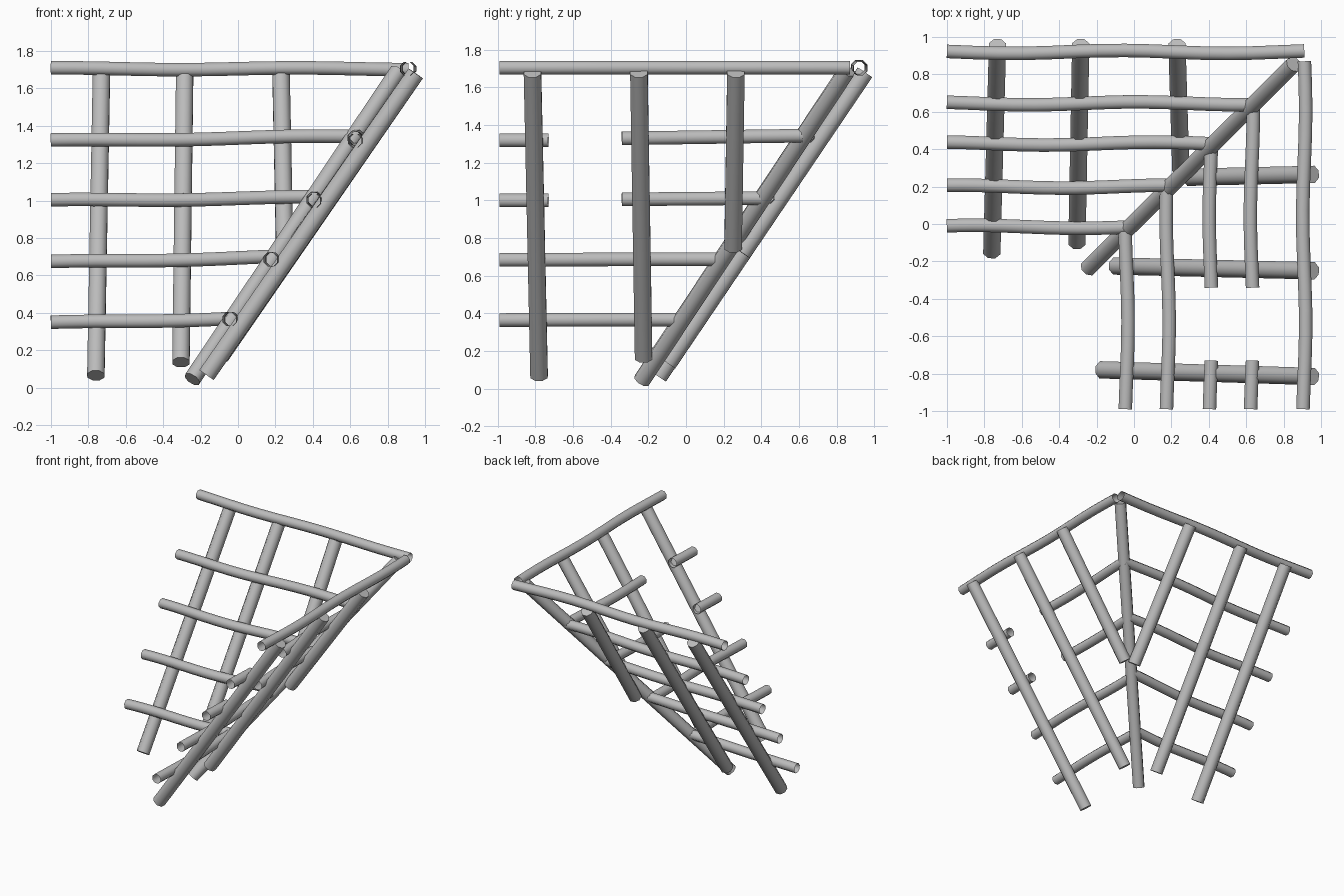
import bpy, bmesh, math
from mathutils import Vector

cube = bpy.data.objects.get("Cube")
if cube:
    bpy.data.objects.remove(cube)

SIDES = 8
grey = bpy.data.materials.new("weathered_grey")
grey.use_nodes = True
COLOUR = (0.5, 0.5, 0.5, 1)
grey.diffuse_color = COLOUR
grey.node_tree.nodes["Principled BSDF"].inputs["Base Color"].default_value = COLOUR


def pole(name, points, radius, capped):
    """Sweep an eight-sided ring along a path; end rings are square to the path."""
    points = [Vector(p) for p in points]
    bm = bmesh.new()
    rings = []
    for i, p in enumerate(points):
        along = (points[min(i + 1, len(points) - 1)] - points[max(i - 1, 0)]).normalized()
        side = along.cross(Vector((0, 0, 1))).normalized()
        up = side.cross(along)
        ring = []
        for k in range(SIDES):
            a = 2 * math.pi * (k + 0.5) / SIDES
            ring.append(bm.verts.new(p + radius * (math.cos(a) * side + math.sin(a) * up)))
        rings.append(ring)
    for r0, r1 in zip(rings, rings[1:]):
        for k in range(SIDES):
            n = (k + 1) % SIDES
            bm.faces.new((r0[k], r0[n], r1[n], r1[k]))
    if capped:
        bm.faces.new(rings[0])
        bm.faces.new(rings[-1])
    bmesh.ops.recalc_face_normals(bm, faces=bm.faces)
    mesh = bpy.data.meshes.new(name)
    bm.to_mesh(mesh)
    bm.free()
    mesh.materials.append(grey)
    obj = bpy.data.objects.new(name, mesh)
    bpy.context.collection.objects.link(obj)
    bpy.ops.object.select_all(action='DESELECT')
    obj.select_set(True)
    bpy.context.view_layer.objects.active = obj
    bpy.ops.object.shade_smooth_by_angle(angle=math.radians(60))
    return obj


def batten(name, start, end, across, z0, z1, along_x, phase, steps=14):
    """Slightly crooked horizontal pole, open at both ends."""
    pts = []
    for i in range(steps + 1):
        t = start + (end - start) * i / steps
        rise = max(0, (t + 1) / 1.7)
        sway = across + 0.008 * math.sin(5.5 * t + phase)
        if along_x:
            pts.append((t, sway, z0 + (z1 - z0) * rise + 0.005 * math.sin(5 * t)))
        else:
            pts.append((sway, t, z0 + (z1 - z0) * rise))
    pole(name, pts, 0.039, False)


# Hip rafter running down the corner
pole("hip_rafter", [(-0.245, -0.235, 0.045), (0.855, 0.855, 1.69)], 0.047, True)

# Rafters of the back slope
for i, (xb, yb, zb, xt) in enumerate([(-0.76, -0.145, 0.065, -0.73),
                                      (-0.305, -0.095, 0.135, -0.285),
                                      (0.25, 0.30, 0.72, 0.23)]):
    pole(f"back_rafter_{i + 1}", [(xb, yb, zb), (xt, 0.95, 1.68)], 0.05, True)

# Rafters of the side slope
for i, (xb, yb, zb, yt) in enumerate([(-0.168, -0.78, 0.068, -0.815),
                                      (-0.095, -0.225, 0.165, -0.25),
                                      (0.30, 0.25, 0.75, 0.265)]):
    pole(f"side_rafter_{i + 1}", [(xb, yb, zb), (0.95, yt, 1.68)], 0.05, True)

# Battens of the back slope: end x, y, height at the free end and at the corner
for i, (end, y, z0, z1) in enumerate([(-0.02, -0.015, 0.345, 0.39),
                                      (0.20, 0.20, 0.67, 0.71),
                                      (0.41, 0.43, 1.0, 1.02),
                                      (0.64, 0.645, 1.32, 1.345),
                                      (0.91, 0.92, 1.705, 1.705)]):
    batten(f"back_batten_{i + 1}", -1, end, y, z0, z1, True, 0.5 * i)

# Battens of the side slope; two of them have a gap in the middle
for i, (end, x, z0, z1, gap) in enumerate([(-0.04, -0.04, 0.365, 0.37, False),
                                           (0.18, 0.18, 0.685, 0.69, False),
                                           (0.40, 0.41, 1.0, 1.015, True),
                                           (0.62, 0.63, 1.32, 1.345, True),
                                           (0.87, 0.91, 1.705, 1.705, False)]):
    name = f"side_batten_{i + 1}"
    if gap:
        batten(name + "_stub", -0.99, -0.73, x, z0, z0, False, 4.5)
        batten(name, -0.34, end, x, z0, z1, False, 4.5)
    else:
        batten(name, -0.99, end, x, z0, z1, False, 4.5)
